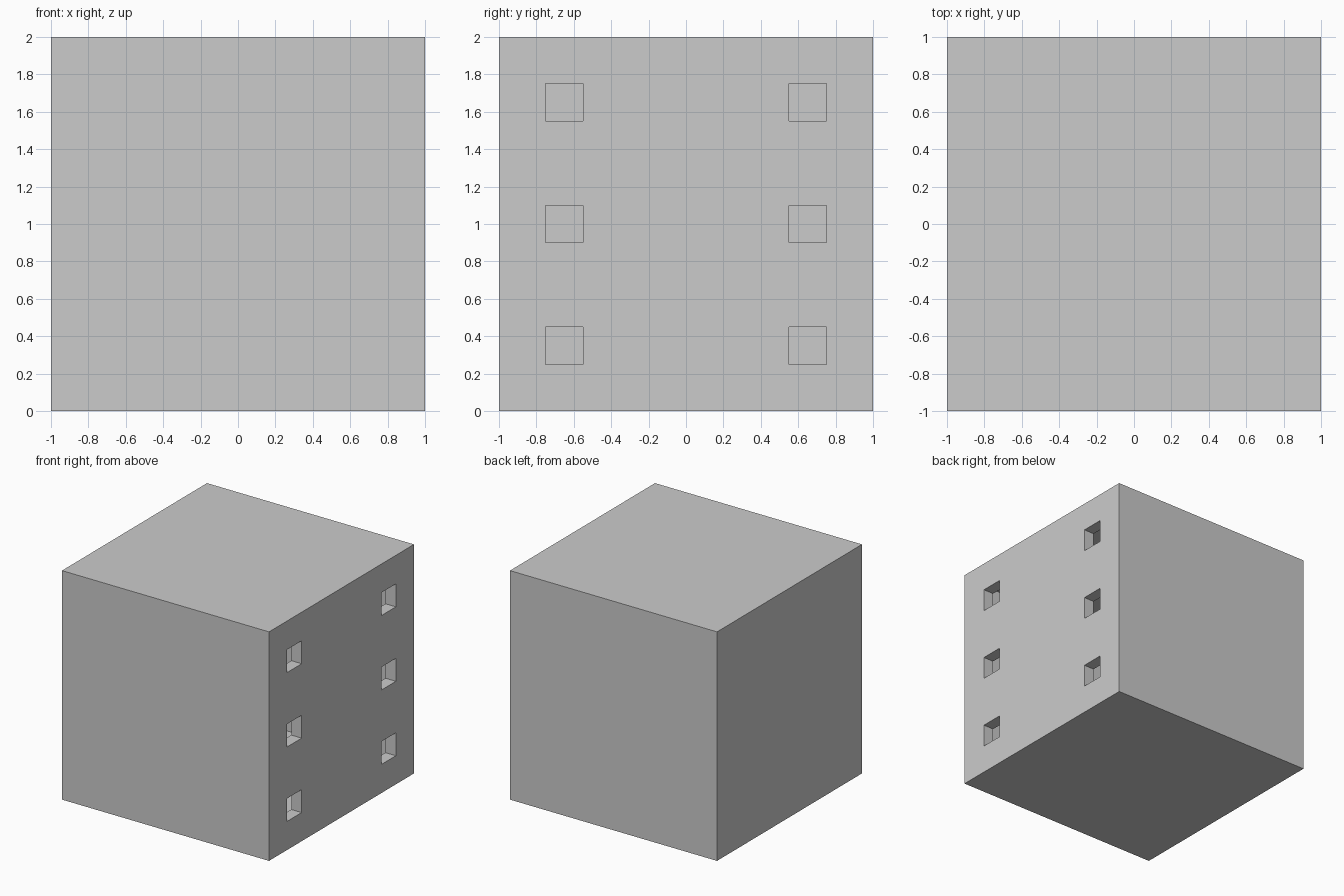
import bpy

if "Cube" in bpy.data.objects:
    bpy.data.objects.remove(bpy.data.objects["Cube"])

WALL = 0.1
HOLE = 0.2


def box(name, center, size):
    bpy.ops.mesh.primitive_cube_add(size=1, location=center)
    obj = bpy.context.object
    obj.name = name
    obj.scale = size
    bpy.ops.object.transform_apply(location=True, rotation=False, scale=True)
    return obj


def cut(target, cutter):
    mod = target.modifiers.new(cutter.name, 'BOOLEAN')
    mod.operation = 'DIFFERENCE'
    mod.solver = 'EXACT'
    mod.object = cutter
    bpy.context.view_layer.objects.active = target
    bpy.ops.object.modifier_apply(modifier=mod.name)
    bpy.data.objects.remove(cutter, do_unlink=True)


# Outer block
shell = box("hollow_box", (0, 0, 1), (2, 2, 2))

# Inner cavity, leaving walls of even thickness
inner = 2 - 2 * WALL
cut(shell, box("cavity_cutter", (0, 0, 1), (inner, inner, inner)))

# Two columns of three square holes through the right wall
for y in (-0.65, 0.65):
    for z in (0.35, 1.0, 1.65):
        cut(shell, box("hole_cutter", (1, y, z), (4 * WALL, HOLE, HOLE)))
